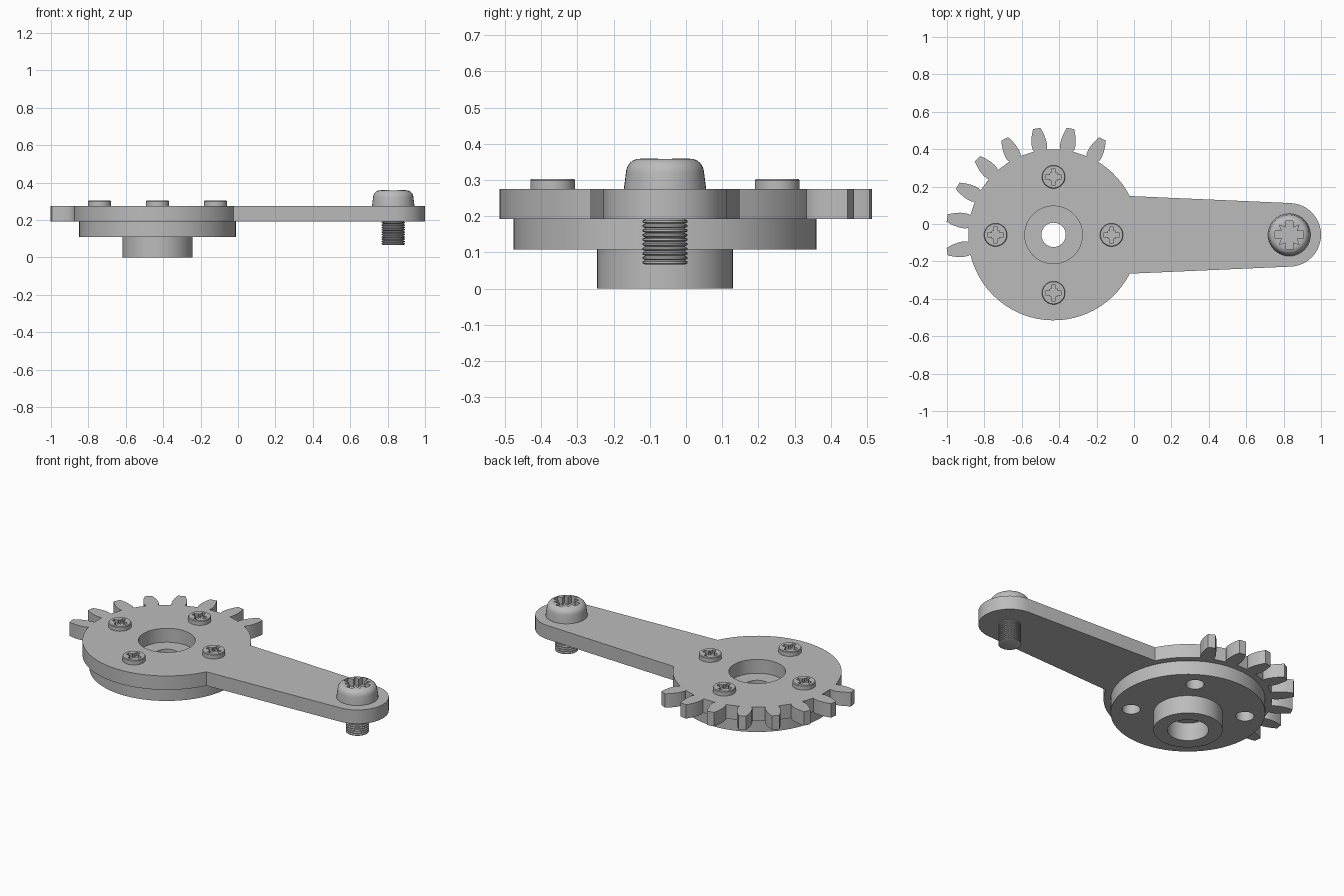
import bpy, bmesh
from math import sin, cos, pi, radians, degrees
from mathutils import Matrix, Vector

cube = bpy.data.objects.get("Cube")
if cube:
    bpy.data.objects.remove(cube, do_unlink=True)

GREY = (0.5, 0.5, 0.5, 1.0)
steel = bpy.data.materials.new("grey_metal")
steel.use_nodes = True
steel.diffuse_color = GREY
steel.node_tree.nodes["Principled BSDF"].inputs["Base Color"].default_value = GREY

# Main dimensions
GEAR = Vector((-0.43, -0.058))
TIP = Vector((0.83, -0.058))
ROOT, OUTER, PITCH = 0.457, 0.576, 18
FLOOR, TOP = 0.192, 0.275
DISC_Z = 0.108


def finish(name, bm):
    bmesh.ops.recalc_face_normals(bm, faces=bm.faces)
    mesh = bpy.data.meshes.new(name)
    bm.to_mesh(mesh)
    bm.free()
    mesh.materials.append(steel)
    obj = bpy.data.objects.new(name, mesh)
    bpy.context.collection.objects.link(obj)
    activate(obj)
    bpy.ops.object.shade_smooth_by_angle(angle=radians(30))
    return obj


def activate(obj):
    bpy.ops.object.select_all(action='DESELECT')
    obj.select_set(True)
    bpy.context.view_layer.objects.active = obj


def polar(r, deg, centre=(0, 0)):
    a = radians(deg)
    return Vector((centre[0] + r * cos(a), centre[1] + r * sin(a)))


def arc(r, start, end, steps, centre=(0, 0)):
    return [polar(r, start + (end - start) * i / steps, centre) for i in range(steps + 1)]


def circle(r, centre, n=48):
    return arc(r, 0, 360, n, centre)[:-1]


def prism(name, loops, z0, z1):
    """Extrude an outline, with any further loops as holes."""
    bm = bmesh.new()
    for loop in loops:
        vs = [bm.verts.new((p[0], p[1], z0)) for p in loop]
        for a, b in zip(vs, vs[1:] + vs[:1]):
            bm.edges.new((a, b))
    bmesh.ops.triangle_fill(bm, use_beauty=True, edges=bm.edges[:], normal=(0, 0, 1))
    ext = bmesh.ops.extrude_face_region(bm, geom=bm.faces[:])
    moved = [g for g in ext["geom"] if isinstance(g, bmesh.types.BMVert)]
    bmesh.ops.translate(bm, verts=moved, vec=(0, 0, z1 - z0))
    return finish(name, bm)


def lathe(name, profile, centre, steps=40):
    """Spin an (r, z) profile about a vertical axis."""
    bm = bmesh.new()
    vs = [bm.verts.new((r, 0, z)) for r, z in profile]
    es = [bm.edges.new(pair) for pair in zip(vs, vs[1:])]
    bmesh.ops.spin(bm, geom=vs + es, cent=(0, 0, 0), axis=(0, 0, 1),
                   angle=2 * pi, steps=steps)
    bmesh.ops.remove_doubles(bm, verts=bm.verts, dist=1e-5)
    bmesh.ops.translate(bm, verts=bm.verts, vec=(centre[0], centre[1], 0))
    return finish(name, bm)


def cut_recess(head, centre, a, w, b, d, z0, z1):
    """Sink a cross-shaped driver recess into a screw head."""
    outline = []
    for k in range(4):
        turn = Matrix.Rotation(k * pi / 2, 2)
        for p in ((a, -w), (a, w), (b, w), (d, d), (w, b)):
            outline.append(turn @ Vector(p) + Vector(centre))
    cutter = prism("recess_cutter", [outline], z0, z1)
    cutter.hide_render = True
    activate(head)
    mod = head.modifiers.new("recess", 'BOOLEAN')
    mod.operation, mod.solver, mod.object = 'DIFFERENCE', 'EXACT', cutter
    bpy.ops.object.modifier_apply(modifier=mod.name)
    bpy.data.objects.remove(cutter, do_unlink=True)
    bpy.ops.object.shade_smooth_by_angle(angle=radians(30))


# Arm plate with a toothed sector, as one outline
JOINT = 27
flank = [(ROOT, 4.1), (0.468, 4.8), (0.49, 4.8), (0.515, 4.3), (0.54, 3.5), (0.56, 2.7), (OUTER, 2.0)]
outline = arc(0.17, -87, 87, 24, TIP)
outline += arc(ROOT, JOINT, 57, 6, GEAR)
for k in range(8):
    mid = 63 + k * PITCH
    outline += [polar(r, mid - half, GEAR) for r, half in flank]
    outline += [polar(r, mid + half, GEAR) for r, half in reversed(flank)]
outline += arc(ROOT, 195, 360 - JOINT, 28, GEAR)
prism("toothed_arm", [outline, circle(0.154, GEAR)], FLOOR, TOP)

# Horn disc with four mounting holes
holes = [circle(0.05, polar(0.31, 57 + 90 * k, GEAR), 24) for k in range(4)]
prism("horn_disc", [circle(0.419, GEAR, 64), circle(0.065, GEAR, 32)] + holes, DISC_Z, FLOOR)

# Hollow hub under the disc
prism("hub", [circle(0.1875, GEAR), circle(0.112, GEAR, 40)], 0, DISC_Z)

# Four small screws around the hub
for k in range(4):
    c = polar(0.31, 90 * k, GEAR)
    screw = lathe(f"small_screw_{k + 1}",
                  [(0, 0.26), (0.062, 0.26), (0.062, 0.299), (0.059, 0.303), (0, 0.303)], c, 32)
    cut_recess(screw, c, 0.043, 0.011, 0.02, 0.02, 0.283, 0.32)

# Large rounded screw head at the end of the arm
dome = [(0.07 + 0.038 * cos(radians(t)), 0.319 + 0.04 * sin(radians(t))) for t in range(0, 91, 15)]
head = lathe("arm_screw_head", [(0, 0.265), (0.1135, 0.265), (0.1135, 0.277)] + dome + [(0, 0.359)], TIP)
cut_recess(head, TIP, 0.075, 0.02, 0.04, 0.052, 0.315, 0.4)

# Threaded shank below the arm
THREADS, LOW = 10, 0.066
step = (FLOOR - LOW) / THREADS
shank = [(0, LOW), (0.054, LOW)]
for i in range(THREADS):
    z = LOW + i * step
    shank += [(0.062, z + 0.3 * step), (0.062, z + 0.7 * step), (0.054, z + step)]
lathe("arm_screw_shank", shank + [(0.054, 0.21), (0, 0.21)], TIP, 32)
